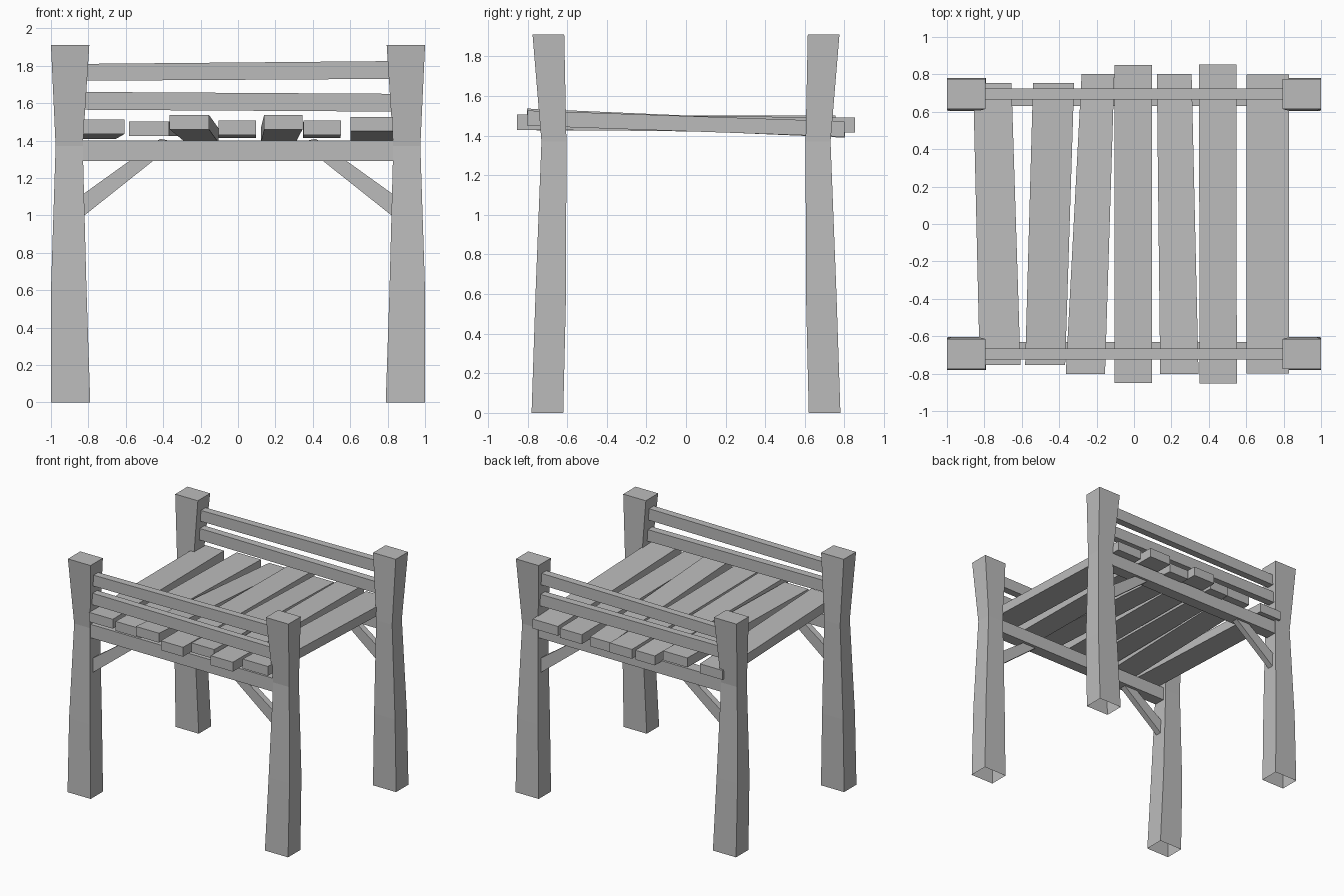
import bpy
import bmesh

cube = bpy.data.objects.get("Cube")
if cube:
    bpy.data.objects.remove(cube, do_unlink=True)

wood = bpy.data.materials.new("plain_grey")
wood.use_nodes = True
GREY = (0.5, 0.5, 0.5, 1)
wood.diffuse_color = GREY
wood.node_tree.nodes["Principled BSDF"].inputs["Base Color"].default_value = GREY


def loft(name, rings, open_start=False):
    """Join a run of four-cornered rings into a flat-faced timber."""
    bm = bmesh.new()
    loops = [[bm.verts.new(p) for p in ring] for ring in rings]
    for a, b in zip(loops, loops[1:]):
        for i in range(4):
            j = (i + 1) % 4
            bm.faces.new((a[i], a[j], b[j], b[i]))
    bm.faces.new(loops[-1])
    if not open_start:
        bm.faces.new(loops[0])
    bmesh.ops.recalc_face_normals(bm, faces=bm.faces)
    mesh = bpy.data.meshes.new(name)
    bm.to_mesh(mesh)
    bm.free()
    mesh.materials.append(wood)
    obj = bpy.data.objects.new(name, mesh)
    bpy.context.collection.objects.link(obj)
    return obj


def ring_x(x, y0, y1, z0, z1):
    return [(x, y0, z0), (x, y1, z0), (x, y1, z1), (x, y0, z1)]


def ring_y(y, x0, x1, z0, z1):
    return [(x0, y, z0), (x1, y, z0), (x1, y, z1), (x0, y, z1)]


# Post sections: height, inner x, outer x, inner y, outer y
POST = [
    (0, .79, 1, .62, .78),
    (.6, .81, 1, .606, .76),
    (1.37, .83, .975, .604, .73),
    (1.91, .795, 1, .615, .775),
]

# Rails: name, left-end heights, right-end heights, inner y
RAILS = [
    ("support_beam", (1.29, 1.40), (1.29, 1.40), .63),
    ("lower_rail", (1.565, 1.66), (1.555, 1.65), .665),
    ("upper_rail", (1.72, 1.81), (1.73, 1.825), .665),
]

for end, sy in (("front", -1), ("back", 1)):
    for side, sx in (("right", -1), ("left", 1)):
        # Tapered posts, open underneath
        rings = [[(sx * a, sy * c, z), (sx * b, sy * c, z),
                  (sx * b, sy * d, z), (sx * a, sy * d, z)]
                 for z, a, b, c, d in POST]
        loft(f"{end}_{side}_post", rings, open_start=True)

        # Diagonal braces between post and beam
        foot = [(sx * .84, sy * y, z) for y, z in
                ((.655, .985), (.705, .985), (.705, 1.105), (.655, 1.105))]
        head = [(sx * x, sy * y, z) for x, y, z in
                ((.33, .655, 1.39), (.705 - .375, .705, 1.39),
                 (.415, .705, 1.41), (.415, .655, 1.41))]
        loft(f"{end}_{side}_brace", [foot, head])

    # Long rails and the beam under the planks
    for name, left, right, inner in RAILS:
        loft(f"{end}_{name}", [ring_x(-.83, sy * inner, sy * .725, *left),
                               ring_x(.83, sy * inner, sy * .725, *right)])

# Planks: half length, front x range, back x range, front z, back z (undersides)
PLANKS = [
    (.755, (-.825, -.607), (-.86, -.655), 1.435, 1.408),
    (.755, (-.582, -.368), (-.54, -.32), 1.425, 1.425),
    (.803, (-.365, -.155), (-.28, -.105), 1.46, 1.39),
    (.85, (-.105, .097), (-.105, .097), 1.43, 1.415),
    (.803, (.14, .345), (.122, .308), 1.46, 1.39),
    (.853, (.35, .55), (.348, .547), 1.43, 1.415),
    (.8, (.602, .83), (.602, .83), 1.45, 1.395),
]
for n, (half, front, back, zf, zb) in enumerate(PLANKS, 1):
    loft(f"plank_{n}", [ring_y(-half, *front, zf, zf + .077),
                        ring_y(half, *back, zb, zb + .077)])
